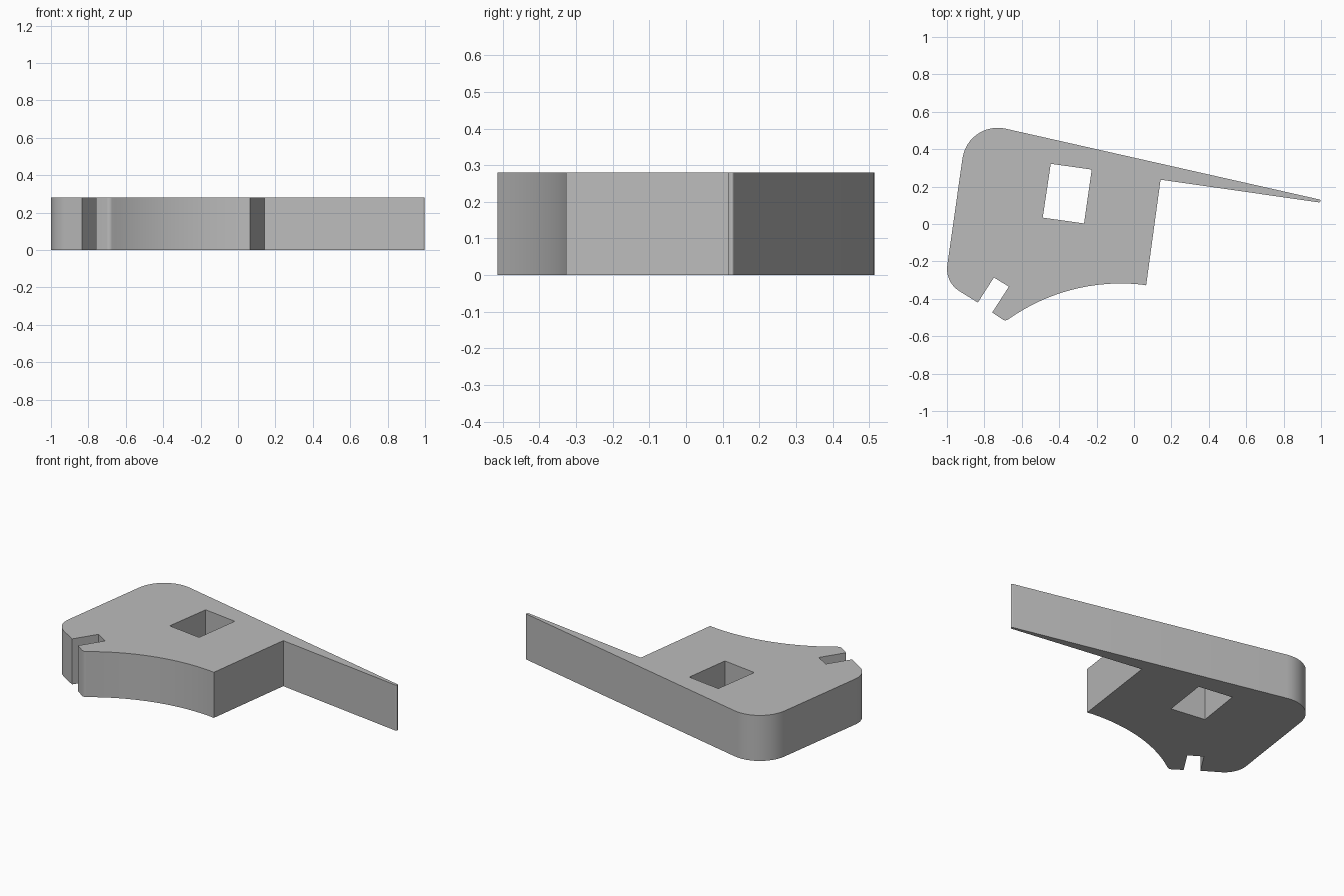
import bpy
import bmesh
import math
from mathutils import Vector

cube = bpy.data.objects.get("Cube")
if cube:
    bpy.data.objects.remove(cube, do_unlink=True)

THICKNESS = 0.28


def fillet(prev, corner, nxt, radius, steps=12):
    """Points of a round that is tangent to both sides of a corner."""
    p, c, n = Vector(prev), Vector(corner), Vector(nxt)
    a, b = (p - c).normalized(), (n - c).normalized()
    half = a.angle(b) / 2
    start, end = c + a * radius / math.tan(half), c + b * radius / math.tan(half)
    centre = c + (a + b).normalized() * radius / math.sin(half)
    u, v = start - centre, end - centre
    turn = u.angle(v)
    return [centre + (u * math.sin((1 - i / steps) * turn)
                      + v * math.sin(i / steps * turn)) / math.sin(turn)
            for i in range(steps + 1)]


def concave_arc(cx, cy, radius, x_start, x_end, steps=24):
    """Points of the hollow front edge, evenly spaced by angle."""
    a0, a1 = (math.acos((x - cx) / radius) for x in (x_start, x_end))
    angles = [a0 + (a1 - a0) * i / steps for i in range(steps + 1)]
    return [Vector((cx + radius * math.cos(a), cy + radius * math.sin(a))) for a in angles]


# Outline corners as (x, y, fillet radius)
corners = [
    (0.065, -0.328, 0), (0.142, 0.237, 0),                    # straight side
    (0.993, 0.115, 0.006), (1.001, 0.129, 0.006),             # blade tip
    (-0.888, 0.555, 0.19), (-1.011, -0.311, 0.14),            # rounded corners
    (-0.835, -0.42, 0), (-0.749, -0.286, 0),                  # slot
    (-0.669, -0.335, 0), (-0.758, -0.473, 0),
    (-0.688, -0.52, 0.025), (-0.655, -0.498, 0),              # rounded toe
]
outline = []
for i, (x, y, r) in enumerate(corners):
    before, after = corners[i - 1][:2], corners[(i + 1) % len(corners)][:2]
    outline += fillet(before, (x, y), after, r) if r else [Vector((x, y))]
outline += concave_arc(-0.07, -1.358, 1.04, -0.655, 0.065)[1:-1]

# Tilted rectangular window
window = [(-0.445, 0.322), (-0.226, 0.291), (-0.267, 0.003), (-0.488, 0.034)]

# Fill the profile between both loops and extrude it upwards
bm = bmesh.new()
for loop in (outline, window):
    verts = [bm.verts.new((p[0], p[1], 0)) for p in loop]
    for i, v in enumerate(verts):
        bm.edges.new((verts[i - 1], v))
bmesh.ops.triangle_fill(bm, edges=bm.edges[:], use_beauty=True, normal=(0, 0, 1))
raised = bmesh.ops.extrude_face_region(bm, geom=bm.faces[:], use_keep_orig=True)
bmesh.ops.translate(bm, vec=(0, 0, THICKNESS),
                    verts=[g for g in raised["geom"] if isinstance(g, bmesh.types.BMVert)])
bmesh.ops.recalc_face_normals(bm, faces=bm.faces[:])
mesh = bpy.data.meshes.new("bracket_plate")
bm.to_mesh(mesh)
bm.free()

# Plain grey
grey = bpy.data.materials.new("plain_grey")
grey.use_nodes = True
colour = (0.5, 0.5, 0.5, 1)
grey.diffuse_color = colour
grey.node_tree.nodes["Principled BSDF"].inputs["Base Color"].default_value = colour
mesh.materials.append(grey)

plate = bpy.data.objects.new("bracket_plate", mesh)
bpy.context.collection.objects.link(plate)
bpy.ops.object.select_all(action="DESELECT")
plate.select_set(True)
bpy.context.view_layer.objects.active = plate
bpy.ops.object.shade_smooth_by_angle(angle=math.radians(30))
